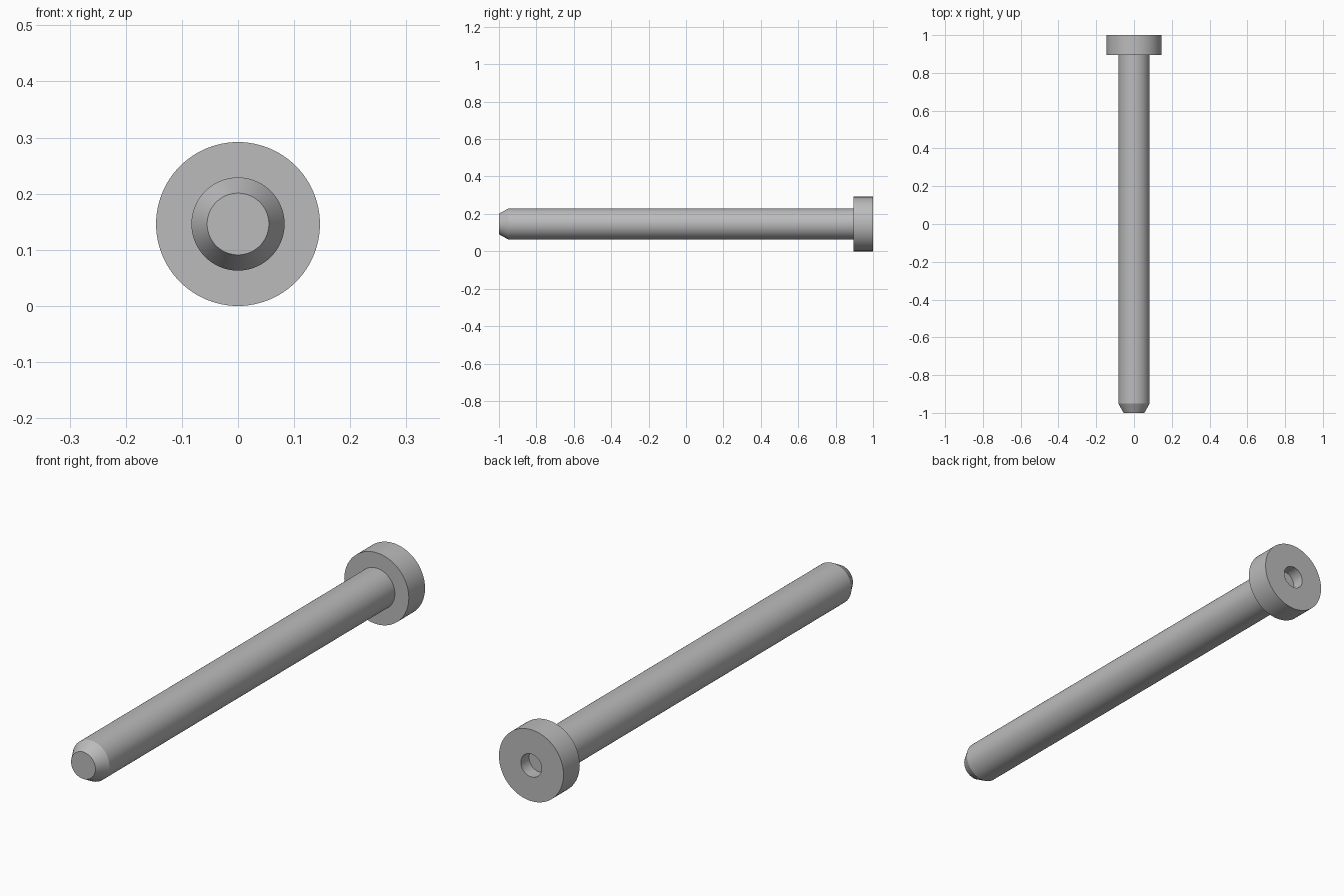
import bpy
import bmesh
import math
from mathutils import Matrix, Vector

cube = bpy.data.objects.get("Cube")
if cube:
    bpy.data.objects.remove(cube, do_unlink=True)

SIDES = 96
HEAD_R, SHAFT_R, TIP_R, HOLE_R = 0.146, 0.083, 0.055, 0.047
HEAD_Y, CHAMFER_Y, HOLE_Y = 0.895, -0.95, 0.947

steel = bpy.data.materials.new("grey steel")
steel.use_nodes = True
steel.diffuse_color = (0.5, 0.5, 0.5, 1)
steel.node_tree.nodes["Principled BSDF"].inputs["Base Color"].default_value = (0.5, 0.5, 0.5, 1)


def lathe(name, profile):
    """Spin a (radius, y) profile around the pin's long axis."""
    bm = bmesh.new()
    verts = [bm.verts.new((r, y, HEAD_R)) for r, y in profile]
    edges = [bm.edges.new(pair) for pair in zip(verts, verts[1:])]
    bmesh.ops.spin(bm, geom=verts + edges, cent=(0, 0, HEAD_R), axis=(0, 1, 0),
                   angle=math.tau, steps=SIDES, use_merge=True)
    bmesh.ops.remove_doubles(bm, verts=bm.verts, dist=1e-5)
    bmesh.ops.recalc_face_normals(bm, faces=bm.faces)
    mesh = bpy.data.meshes.new(name)
    bm.to_mesh(mesh)
    bm.free()
    mesh.materials.append(steel)
    obj = bpy.data.objects.new(name, mesh)
    bpy.context.collection.objects.link(obj)
    bpy.ops.object.select_all(action="DESELECT")
    obj.select_set(True)
    bpy.context.view_layer.objects.active = obj
    bpy.ops.object.shade_smooth_by_angle(angle=math.radians(20))
    return obj


# One solid turned pin: chamfered tip, shaft, flanged head, blind hole in the back
lathe("headed_pin", [
    (0, -1), (TIP_R, -1), (SHAFT_R, CHAMFER_Y),
    (SHAFT_R, HEAD_Y), (HEAD_R, HEAD_Y), (HEAD_R, 1),
    (HOLE_R, 1), (HOLE_R, HOLE_Y), (0, HOLE_Y),
])
